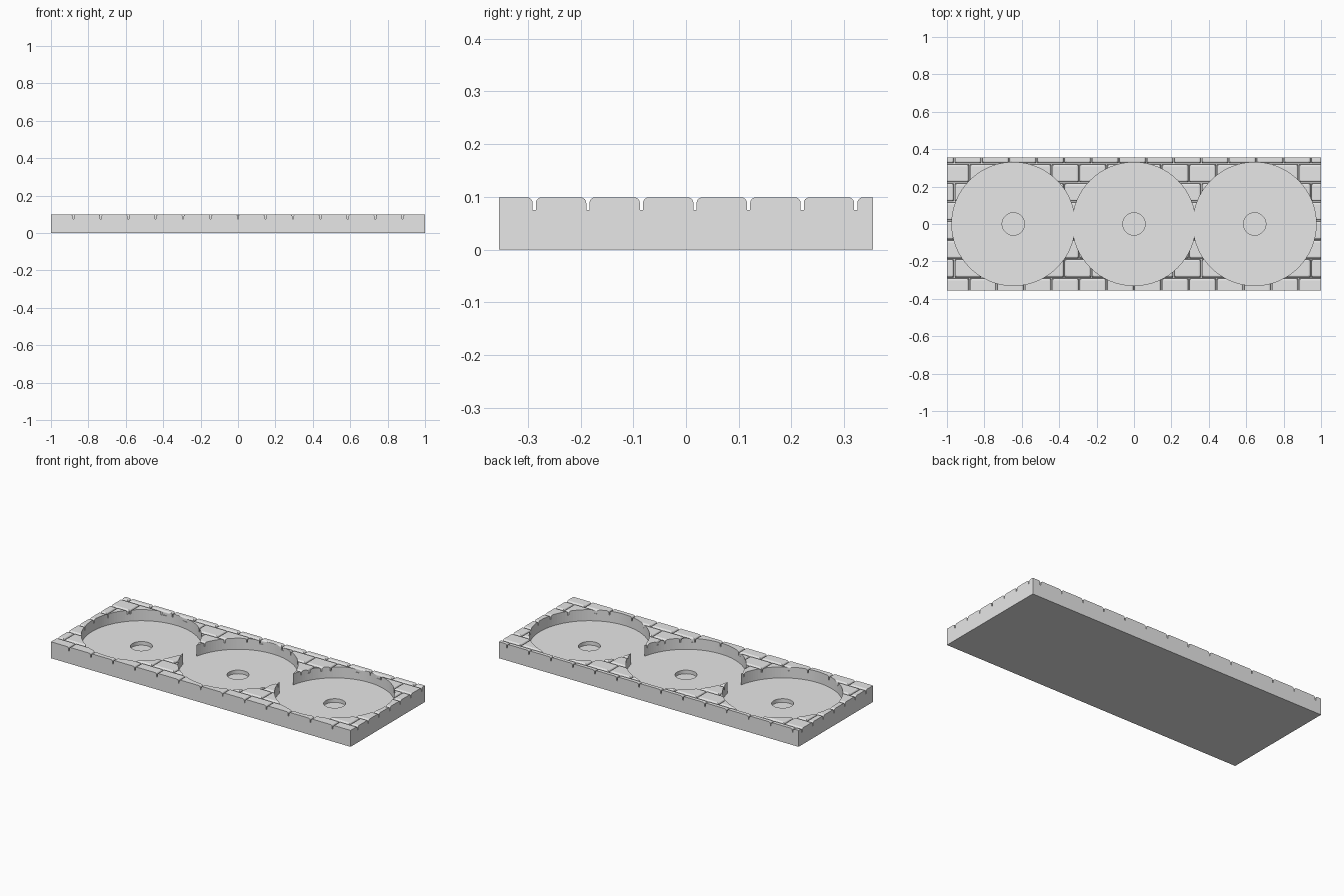
import bpy, bmesh
from mathutils import Matrix, Vector

if "Cube" in bpy.data.objects:
    bpy.data.objects.remove(bpy.data.objects["Cube"])

HALF_X, HALF_Y, TOP = 1.0, 0.355, 0.099
GROOVE_Z, GAP = 0.075, 0.006          # mortar floor and joint width
BRICK_X, BRICK_Y = 0.1467, 0.1017     # brick pitch
FIRST_JOINT = -0.288
PITCH, POCKET_R, FLOOR_Z = 0.645, 0.329, 0.032
HOLE_R, HOLE_Z = 0.06, 0.01

stone = bpy.data.materials.new("stone grey")
stone.diffuse_color = (0.8, 0.8, 0.8, 1)
stone.use_nodes = True
stone.node_tree.nodes["Principled BSDF"].inputs["Base Color"].default_value = stone.diffuse_color


def add_box(bm, lo, hi):
    lo, hi = Vector(lo), Vector(hi)
    m = Matrix.Translation((lo + hi) / 2) @ Matrix.Diagonal((*(hi - lo), 1))
    return bmesh.ops.create_cube(bm, size=1, matrix=m)["verts"]


def add_cylinder(bm, x, r, z0, z1, sides):
    bmesh.ops.create_cone(bm, cap_ends=True, segments=sides, radius1=r, radius2=r,
                          depth=z1 - z0, matrix=Matrix.Translation((x, 0, (z0 + z1) / 2)))


def to_object(name, bm, helper=True):
    me = bpy.data.meshes.new(name)
    bm.to_mesh(me)
    bm.free()
    me.materials.append(stone)
    ob = bpy.data.objects.new(name, me)
    ob.hide_render = helper
    bpy.context.collection.objects.link(ob)
    return ob


# Mortar bed, oversize so the trim gives clean outer walls
bm = bmesh.new()
add_box(bm, (-1.3, -0.6, -0.1), (1.3, 0.6, GROOVE_Z))
tray = to_object("cobbled_tray", bm, helper=False)

# Bricks in running bond with rounded top edges
bm = bmesh.new()
for row in range(8):
    y0 = FIRST_JOINT + (row - 1) * BRICK_Y
    shift = 0.066 if row % 2 else 0.0
    for i in range(-8, 8):
        x0 = i * BRICK_X + shift
        verts = add_box(bm, (x0 + GAP / 2, y0 + GAP / 2, 0.05),
                        (x0 + BRICK_X - GAP / 2, y0 + BRICK_Y - GAP / 2, TOP))
        top = {v for v in verts if v.co.z > 0.09}
        rim = list({e for v in top for e in v.link_edges if set(e.verts) <= top})
        bmesh.ops.bevel(bm, geom=rim, offset=0.0105, segments=4, profile=0.5,
                        affect='EDGES', clamp_overlap=True)
helpers = [(to_object("bricks", bm), 'UNION')]

# Outer rectangle
bm = bmesh.new()
add_box(bm, (-HALF_X, -HALF_Y, 0), (HALF_X, HALF_Y, 0.3))
helpers.append((to_object("outline_trim", bm), 'INTERSECT'))

# Three overlapping round pockets, each with a small central recess
for x in (-PITCH, 0, PITCH):
    bm = bmesh.new()
    add_cylinder(bm, x, POCKET_R, FLOOR_Z, 0.4, 128)
    helpers.append((to_object("pocket_cutter", bm), 'DIFFERENCE'))
    bm = bmesh.new()
    add_cylinder(bm, x, HOLE_R, HOLE_Z, 0.06, 64)
    helpers.append((to_object("recess_cutter", bm), 'DIFFERENCE'))

for ob, op in helpers:
    mod = tray.modifiers.new(ob.name, 'BOOLEAN')
    mod.operation, mod.object, mod.solver = op, ob, 'EXACT'

# Bake the cuts and drop the helpers
deps = bpy.context.evaluated_depsgraph_get()
baked = bpy.data.meshes.new_from_object(tray.evaluated_get(deps))
tray.modifiers.clear()
tray.data = baked
baked.materials.clear()
baked.materials.append(stone)
for ob, _ in helpers:
    bpy.data.objects.remove(ob)
